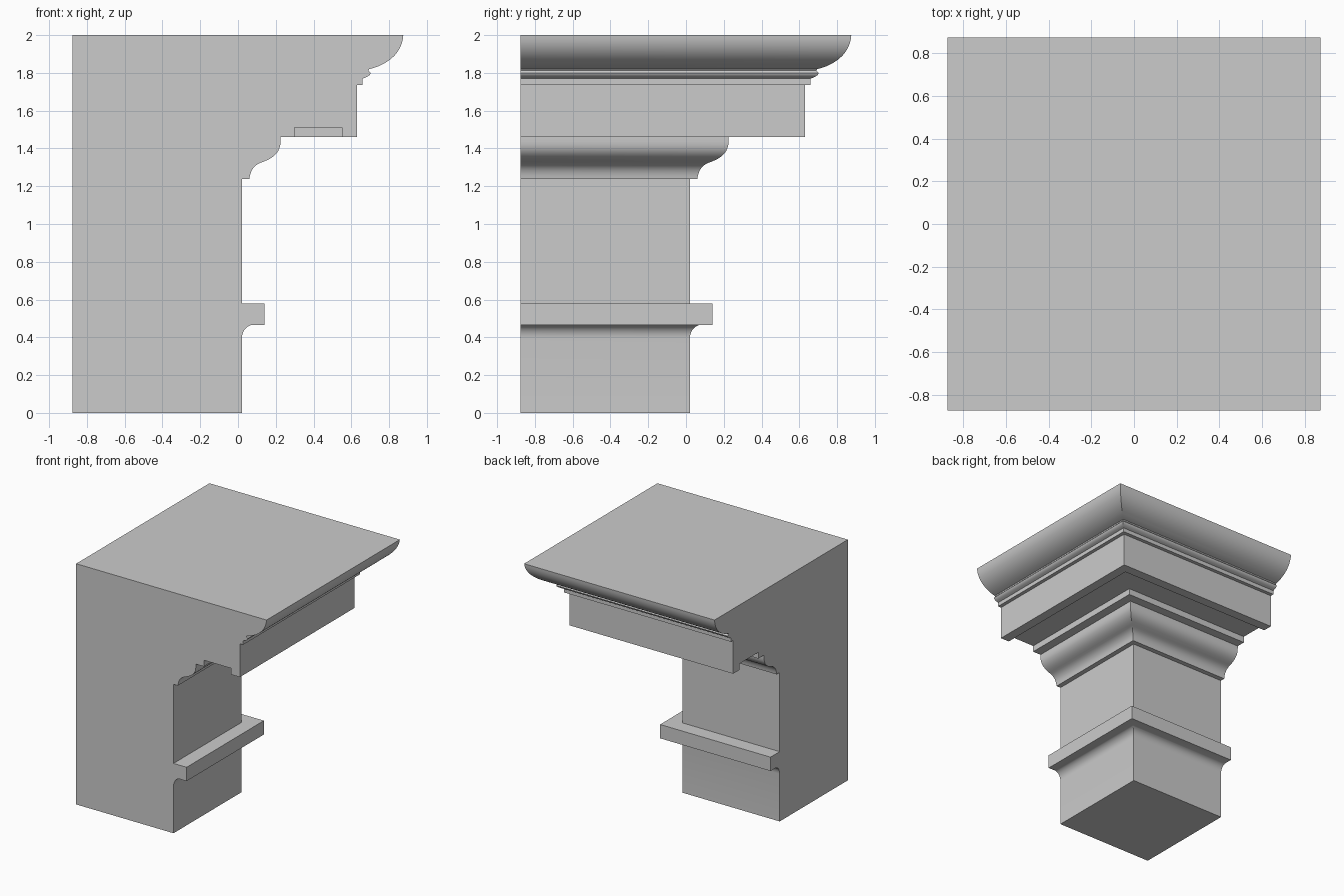
import bpy, bmesh
from mathutils import Vector
from mathutils.geometry import interpolate_bezier

if "Cube" in bpy.data.objects:
    bpy.data.objects.remove(bpy.data.objects["Cube"])

A = 0.875  # half width; the two flat cut sides lie at x = -A and y = -A


def curve(p0, h0, h1, p1, n=9):
    """Smooth moulding curve between two (reach, height) points."""
    pts = interpolate_bezier(*[Vector((*p, 0)) for p in (p0, h0, h1, p1)], n)
    return [(p.x, p.y) for p in pts]


# Shaft foot and astragal band with the small cove below it
profile = [(0.02, 0.0)]
profile += curve((0.02, 0.395), (0.022, 0.43), (0.04, 0.457), (0.07, 0.465))
profile += [(0.14, 0.465), (0.14, 0.58), (0.02, 0.58)]
# Neck and S-curved bed moulding
profile += [(0.02, 1.237)]
profile += curve((0.06, 1.237), (0.065, 1.285), (0.085, 1.315), (0.135, 1.33))
profile += curve((0.135, 1.33), (0.195, 1.352), (0.225, 1.385), (0.225, 1.437))[1:]
profile += [(0.225, 1.46)]
# Soffit with drip groove, then corona
profile += [(0.30, 1.46), (0.30, 1.512), (0.55, 1.512), (0.55, 1.46),
            (0.63, 1.46), (0.63, 1.737)]
# Fillet and small bead
profile += [(0.66, 1.737), (0.66, 1.77)]
profile += curve((0.665, 1.772), (0.685, 1.778), (0.70, 1.786), (0.702, 1.80), 5)
profile += [(0.69, 1.812)]
# Crown ovolo
profile += curve((0.695, 1.82), (0.80, 1.845), (0.87, 1.91), (A, 2.0), 14)

# Mitred sweep of the profile round the +x +y corner
bm = bmesh.new()
rings = [[bm.verts.new((x, y, z)) for x, y in ((e, -A), (e, e), (-A, e))]
         for e, z in profile]
for lo, hi in zip(rings, rings[1:]):
    for i in range(2):
        bm.faces.new((lo[i], lo[i + 1], hi[i + 1], hi[i]))

# Flat cut ends, underside and top
foot = bm.verts.new((-A, -A, 0))
head = bm.verts.new((-A, -A, 2))
bm.faces.new([foot] + [r[0] for r in rings] + [head])
bm.faces.new([foot] + [r[2] for r in rings] + [head])
bm.faces.new([foot] + rings[0])
bm.faces.new([head] + rings[-1])
bmesh.ops.recalc_face_normals(bm, faces=bm.faces)

mesh = bpy.data.meshes.new("cornice_capital")
bm.to_mesh(mesh)
bm.free()
obj = bpy.data.objects.new("cornice_capital", mesh)
bpy.context.collection.objects.link(obj)
bpy.context.view_layer.objects.active = obj
obj.select_set(True)
bpy.ops.object.shade_smooth_by_angle(angle=0.5)
